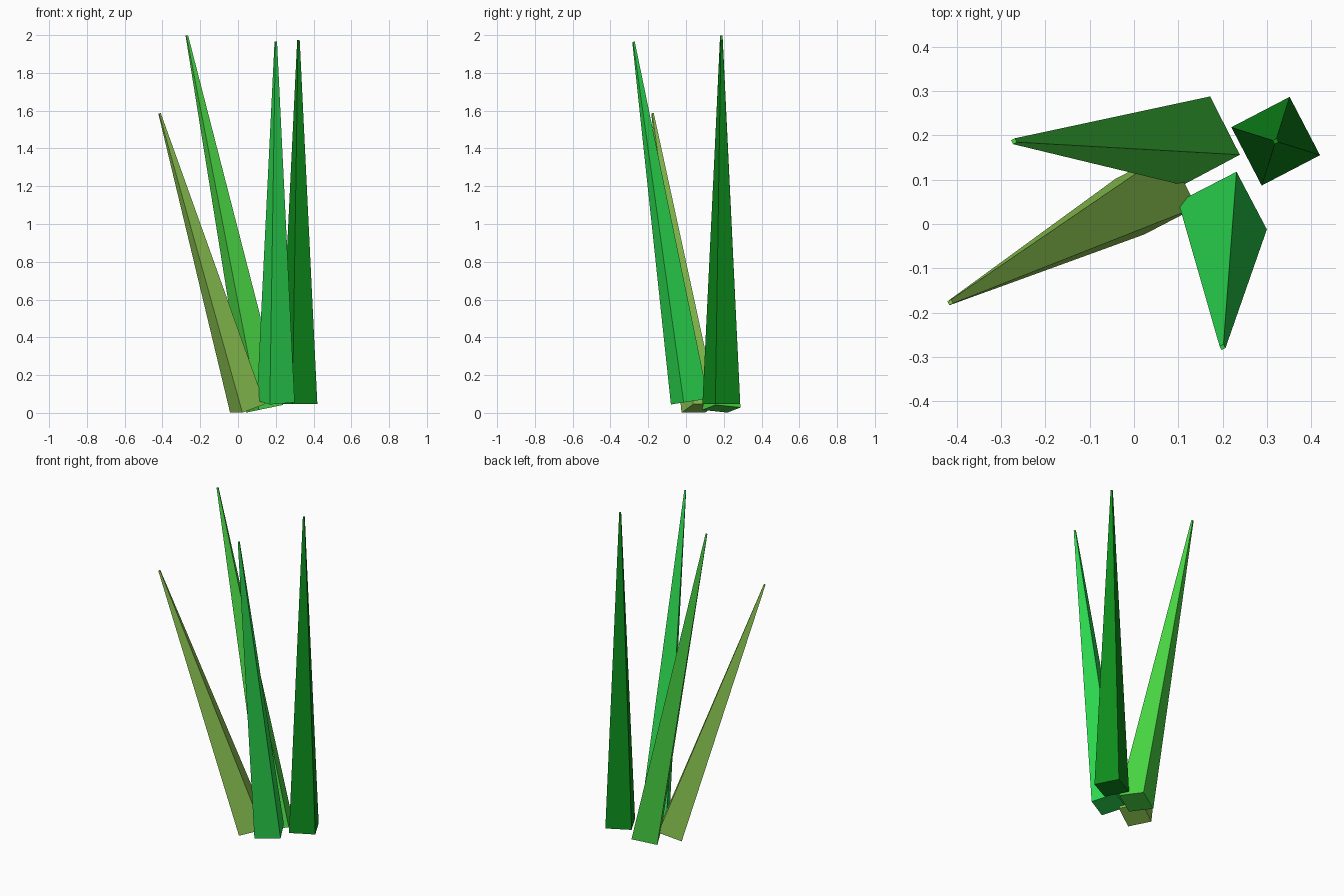
import bpy, bmesh
from math import radians, cos, sin
from mathutils import Vector

if "Cube" in bpy.data.objects:
    bpy.data.objects.remove(bpy.data.objects["Cube"])


def blade(name, base, tip, half_diagonal, color):
    """Square tapered spike, twisted about its length and leaned towards its tip."""
    base, tip = Vector(base), Vector(tip)
    axis = tip - base
    lean = Vector((0, 0, 1)).rotation_difference(axis)
    bm = bmesh.new()
    rings = []
    for radius, height in ((half_diagonal, 0), (0.007, axis.length)):
        ring = []
        for i in range(4):
            a = radians(-17.5 + 90 * i)
            p = Vector((radius * cos(a), radius * sin(a), height))
            ring.append(bm.verts.new(base + lean @ p))
        rings.append(ring)
    low, high = rings
    bm.faces.new(low[::-1])
    bm.faces.new(high)
    for i in range(4):
        j = (i + 1) % 4
        bm.faces.new((low[i], low[j], high[j], high[i]))
    mesh = bpy.data.meshes.new(name)
    bm.to_mesh(mesh)
    bm.free()
    mat = bpy.data.materials.new(name + "_green")
    mat.diffuse_color = (*color, 1)
    mat.use_nodes = True
    mat.node_tree.nodes["Principled BSDF"].inputs["Base Color"].default_value = mat.diffuse_color
    mesh.materials.append(mat)
    bpy.context.collection.objects.link(bpy.data.objects.new(name, mesh))


# Four grass blades: upright, leaning forward, leaning left, leaning front-left
blade("upright_blade", (0.32, 0.187, 0.047), (0.32, 0.187, 1.975), 0.105, (0.004, 0.27, 0.011))
blade("front_blade", (0.20, 0.019, 0.06), (0.20, -0.278, 1.965), 0.105, (0.025, 0.70, 0.08))
blade("left_blade", (0.141, 0.188, 0.022), (-0.271, 0.187, 1.998), 0.105, (0.07, 0.70, 0.06))
blade("front_left_blade", (0.05, 0.07, 0.024), (-0.415, -0.177, 1.585), 0.1, (0.27, 0.58, 0.085))
